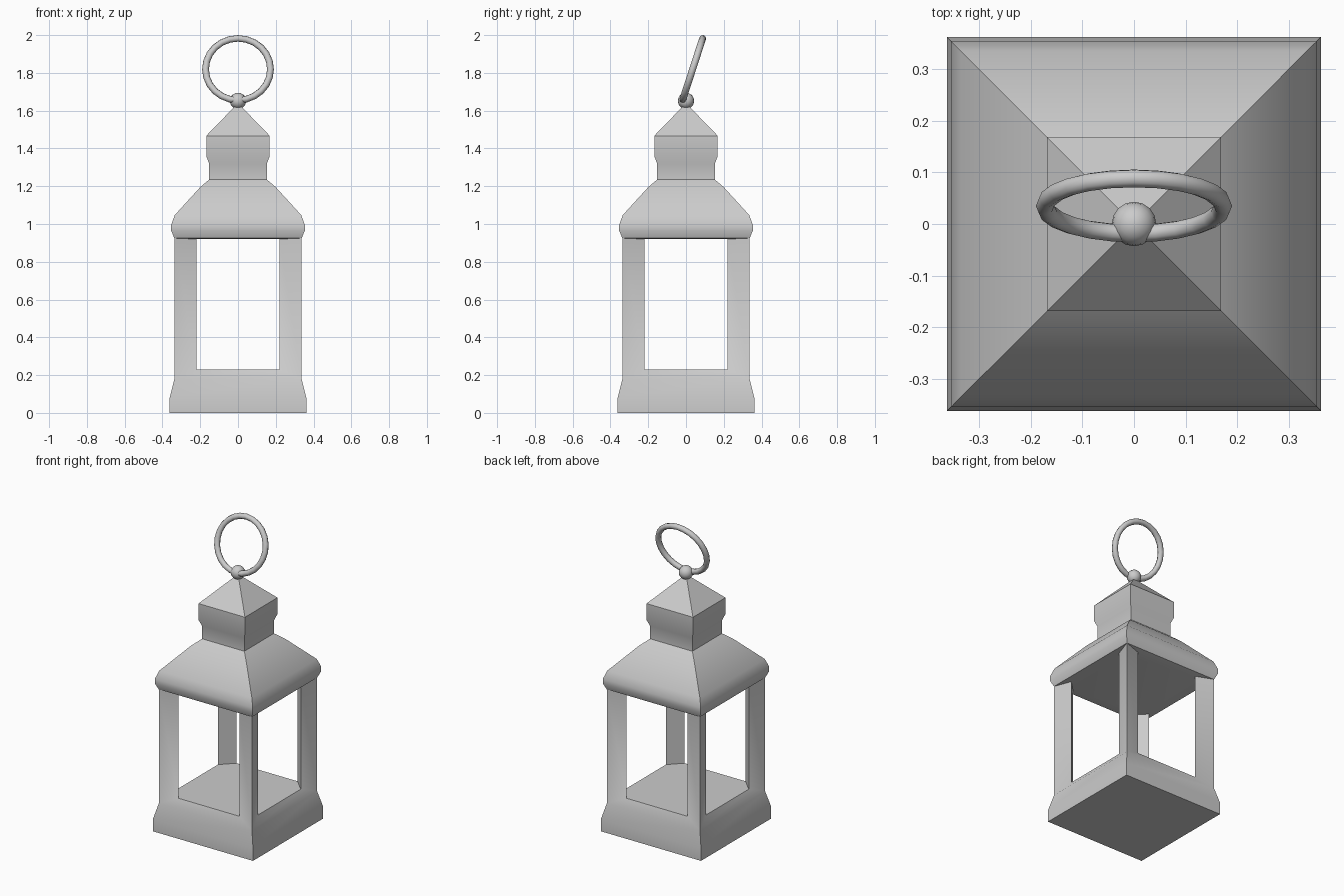
import bpy, bmesh
from math import radians
from mathutils import Matrix

if "Cube" in bpy.data.objects:
    bpy.data.objects.remove(bpy.data.objects["Cube"])


def smooth(obj, angle):
    bpy.ops.object.select_all(action='DESELECT')
    obj.select_set(True)
    bpy.context.view_layer.objects.active = obj
    bpy.ops.object.shade_smooth_by_angle(angle=radians(angle))


# Square profiles as (half width, height): plinth below, roof above the windows
PLINTH = [(.362, 0), (.362, .08), (.337, .18)]
ROOF = [(.337, .925), (.354, .965), (.354, .995), (.335, 1.047), (.2, 1.195),
        (.153, 1.235), (.153, 1.32), (.168, 1.36), (.168, 1.467)]
APEX = 1.64
WIN_HALF, WIN_DEPTH, WIN_LOW, WIN_HIGH = .22, .30, .23, .92

bm = bmesh.new()


def square(h, z):
    return [bm.verts.new((x * h, y * h, z)) for x, y in ((-1, -1), (1, -1), (1, 1), (-1, 1))]


def stack(profile):
    loops = [square(h, z) for h, z in profile]
    for a, b in zip(loops, loops[1:]):
        for i in range(4):
            j = (i + 1) % 4
            bm.faces.new((a[i], a[j], b[j], b[i]))
    return loops


low = stack(PLINTH)
high = stack(ROOF)
bm.faces.new(low[0][::-1])
tip = bm.verts.new((0, 0, APEX))
for i in range(4):
    bm.faces.new((high[-1][i], high[-1][(i + 1) % 4], tip))

# Inset window frames, one per side: lower left/right, upper right/left
windows = []
for i in range(4):
    j = (i + 1) % 4
    turn = Matrix.Rotation(radians(90 * i), 3, 'Z')
    inner = [bm.verts.new(turn @ bm.verts.new((0, 0, 0)).co + turn.col[0] * x - turn.col[1] * WIN_DEPTH
                          + turn.col[2] * z)
             for x, z in ((-WIN_HALF, WIN_LOW), (WIN_HALF, WIN_LOW), (WIN_HALF, WIN_HIGH), (-WIN_HALF, WIN_HIGH))]
    outer = [low[-1][i], low[-1][j], high[0][j], high[0][i]]
    for a in range(4):
        b = (a + 1) % 4
        bm.faces.new((outer[a], outer[b], inner[b], inner[a]))
    windows.append(inner)

# Inner faces of the posts, floor and ceiling
for i in range(4):
    w, n = windows[i], windows[(i + 1) % 4]
    bm.faces.new((w[1], n[0], n[3], w[2]))
bm.faces.new([v for w in windows for v in (w[0], w[1])])
bm.faces.new([v for w in windows for v in (w[3], w[2])])
bmesh.ops.delete(bm, geom=[v for v in bm.verts if not v.link_faces], context='VERTS')
bmesh.ops.recalc_face_normals(bm, faces=bm.faces)
mesh = bpy.data.meshes.new("lantern_body")
bm.to_mesh(mesh)
bm.free()
body = bpy.data.objects.new("lantern_body", mesh)
bpy.context.collection.objects.link(body)
smooth(body, 40)

# Ball on the tip
bpy.ops.mesh.primitive_uv_sphere_add(segments=16, ring_count=10, radius=.043, location=(0, 0, 1.652))
ball = bpy.context.object
ball.name = "top_ball"
smooth(ball, 60)

# Leaning carrying ring
bpy.ops.mesh.primitive_torus_add(major_segments=24, minor_segments=8, major_radius=.172, minor_radius=.018,
                                 location=(0, .035, 1.819), rotation=(radians(72), 0, 0))
ring = bpy.context.object
ring.name = "carry_ring"
smooth(ring, 60)
